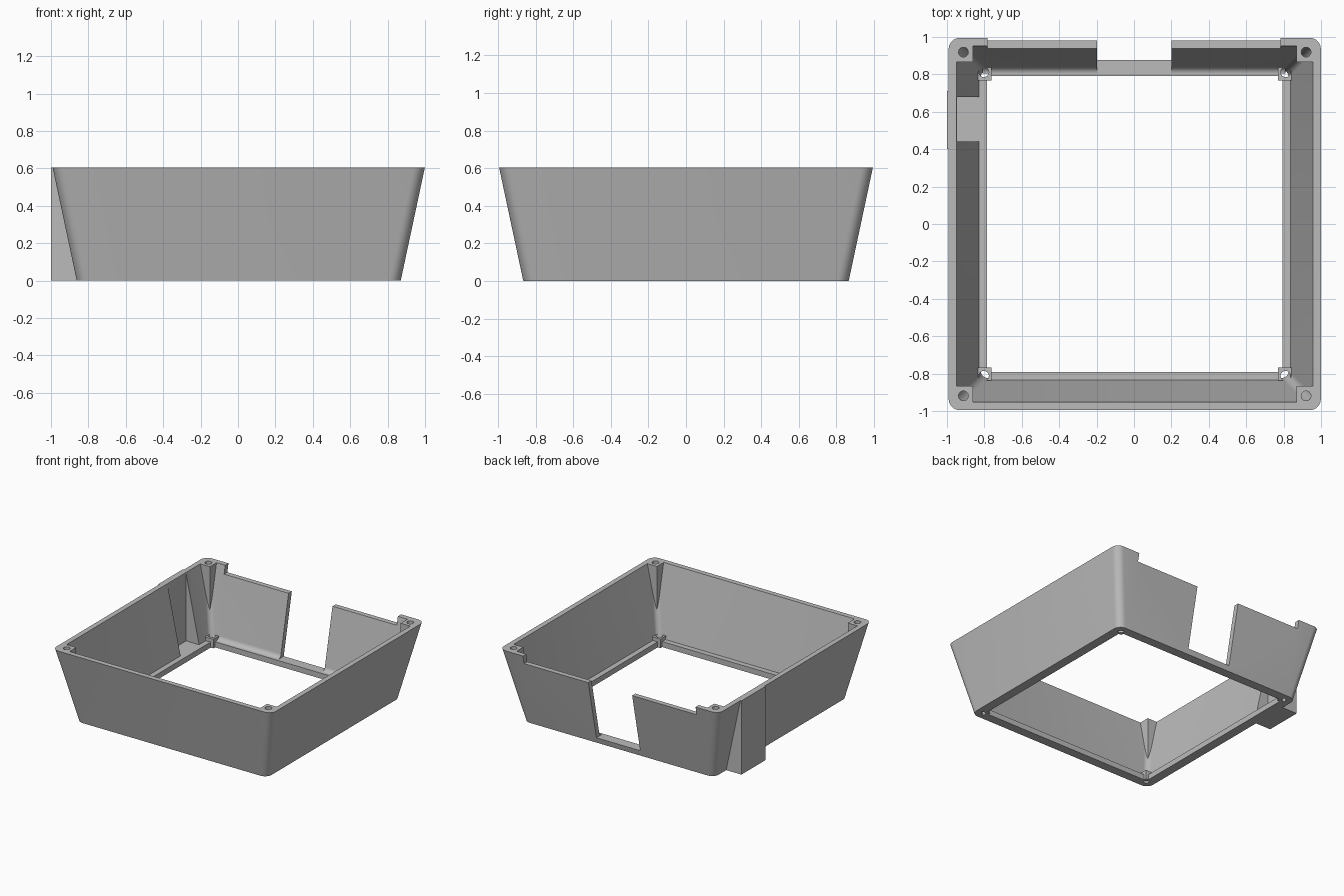
import bpy, bmesh, math
from mathutils import Vector

if "Cube" in bpy.data.objects:
    bpy.data.objects.remove(bpy.data.objects["Cube"])

grey = bpy.data.materials.new("plain grey")
grey.use_nodes = True
GREY = (0.5, 0.5, 0.5, 1)
grey.diffuse_color = GREY
grey.node_tree.nodes["Principled BSDF"].inputs["Base Color"].default_value = GREY

CX = 0.004                       # body centre along x
HEIGHT, LIP = 0.605, 0.045
BOTTOM, TOP = 0.866, 0.995       # outer half widths
WALL = 0.042
SLOPE = (TOP - BOTTOM) / HEIGHT
CORNERS = [(sx, sy) for sx in (-1, 1) for sy in (-1, 1)]


def finish(name, bm, helper=False):
    bmesh.ops.recalc_face_normals(bm, faces=bm.faces)
    mesh = bpy.data.meshes.new(name)
    bm.to_mesh(mesh)
    bm.free()
    mesh.materials.append(grey)
    obj = bpy.data.objects.new(name, mesh)
    bpy.context.scene.collection.objects.link(obj)
    if helper:
        obj.hide_render = True
        obj.hide_viewport = True
        obj.display_type = 'WIRE'
    return obj


def box(name, lo, hi, helper=False):
    bm = bmesh.new()
    bmesh.ops.create_cube(bm, size=1)
    for v in bm.verts:
        v.co = Vector([(a + b) / 2 + c * (b - a) for a, b, c in zip(lo, hi, v.co)])
    return finish(name, bm, helper)


def cylinder(name, x, y, z0, z1, radius):
    bm = bmesh.new()
    bmesh.ops.create_cone(bm, cap_ends=True, segments=24, radius1=radius,
                          radius2=radius, depth=z1 - z0)
    bmesh.ops.translate(bm, verts=bm.verts, vec=(x, y, (z0 + z1) / 2))
    return finish(name, bm, True)


def ring(bm, half, radius, z):
    """Rounded square outline."""
    verts = []
    for quarter, (sx, sy) in enumerate([(1, 1), (-1, 1), (-1, -1), (1, -1)]):
        for i in range(9):
            a = math.pi / 2 * (quarter + i / 8)
            verts.append(bm.verts.new((CX + sx * (half - radius) + radius * math.cos(a),
                                       sy * (half - radius) + radius * math.sin(a), z)))
    return verts


def frustum(name, inset, radius, z0, z1, helper=True):
    """Solid that follows the sloping walls."""
    bm = bmesh.new()
    a, b = [ring(bm, BOTTOM + SLOPE * z - inset, radius, z) for z in (z0, z1)]
    bm.faces.new(a)
    bm.faces.new(b)
    for i in range(len(a)):
        j = (i + 1) % len(a)
        bm.faces.new((a[i], a[j], b[j], b[i]))
    return finish(name, bm, helper)


def cut(obj, tool, operation='DIFFERENCE'):
    mod = obj.modifiers.new(operation.title(), 'BOOLEAN')
    mod.operation = operation
    mod.solver = 'EXACT'
    mod.object = tool


def smooth(obj):
    bpy.ops.object.select_all(action='DESELECT')
    obj.select_set(True)
    bpy.context.view_layer.objects.active = obj
    for mod in list(obj.modifiers):
        bpy.ops.object.modifier_apply(modifier=mod.name)
    bpy.ops.object.shade_smooth_by_angle(angle=math.radians(30))


# Sloping walls with the side housing, back notch and back gap
shell = frustum("shell", 0, 0.06, 0, HEIGHT, False)
housing = box("housing_block", (-1, 0.4, 0), (-0.84, 0.71, HEIGHT), True)
cavity = frustum("cavity_cutter", WALL, 0.04, -0.1, HEIGHT + 0.1)
pocket = box("pocket_cutter", (-0.947, 0.44, LIP), (-0.7, 0.68, 0.8), True)
notch = box("notch_cutter", (-0.783, 0.85, 0.537), (0.783, 1.1, 0.8), True)
gap = box("gap_cutter", (-0.198, 0.7, LIP), (0.2, 1.1, 0.8), True)
cut(shell, housing, 'UNION')
for tool in (cavity, pocket, notch, gap):
    cut(shell, tool)
smooth(shell)

# Inner bottom lip with corner pads and screw holes
inner = 0.79
lip = frustum("bottom_lip", WALL - 0.004, 0.04, 0, LIP, False)
opening = box("opening_cutter", (CX - inner, -inner, -0.1), (CX + inner, inner, 0.2), True)
cut(lip, opening)
corner_mask = frustum("corner_mask", WALL - 0.01, 0.04, -0.05, HEIGHT)
lip_holes = []
for sx, sy in CORNERS:
    x, y = CX + sx * 0.807, sy * 0.812
    lip_holes.append(cylinder("lip_hole_cutter", x, y, -0.1, 0.3, 0.027))
    cut(lip, lip_holes[-1])
smooth(lip)

for (sx, sy), hole in zip(CORNERS, lip_holes):
    place = ("back" if sy > 0 else "front") + ("_left" if sx > 0 else "_right")
    xs = sorted((CX + sx * 0.765, CX + sx * 0.838))
    ys = sorted((sy * 0.767, sy * 0.838))
    pad = box(place + "_pad", (xs[0], ys[0], 0), (xs[1], ys[1], LIP + 0.03))
    cut(pad, corner_mask, 'INTERSECT')
    cut(pad, hole)
    smooth(pad)

    # Vertical screw post that dies into the sloping corner
    xs = sorted((CX + sx * 0.866, CX + sx * 1.05))
    ys = sorted((sy * 0.866, sy * 1.05))
    post = box(place + "_post", (xs[0], ys[0], 0.1), (xs[1], ys[1], HEIGHT))
    cut(post, corner_mask, 'INTERSECT')
    cut(post, cylinder("post_hole_cutter", CX + sx * 0.916, sy * 0.919, 0, 0.8, 0.026))
    smooth(post)

# Rounded fillets where the back wall meets the lip
for name, x0, x1 in (("back_right_fillet", -0.81, -0.198), ("back_left_fillet", 0.2, 0.81)):
    bm = bmesh.new()
    size = 0.03
    base = BOTTOM - WALL + SLOPE * LIP
    profile = [(base + 0.01, LIP - 0.01)]
    for i in range(7):
        a = math.pi / 2 * i / 6
        z = LIP + size * (1 - math.sin(a))
        profile.append((base - size * (1 - math.cos(a)) + SLOPE * (z - LIP), z))
    ends = [[bm.verts.new((x, y, z)) for y, z in profile] for x in (x0, x1)]
    for end in ends:
        bm.faces.new(end)
    for i in range(len(profile)):
        j = (i + 1) % len(profile)
        bm.faces.new((ends[0][i], ends[0][j], ends[1][j], ends[1][i]))
    smooth(finish(name, bm))

# The cutters are no longer needed once applied
for obj in list(bpy.context.scene.collection.objects):
    if obj.hide_render and obj.name.split(".")[0].endswith(("_cutter", "_mask", "_block")):
        bpy.data.objects.remove(obj)
